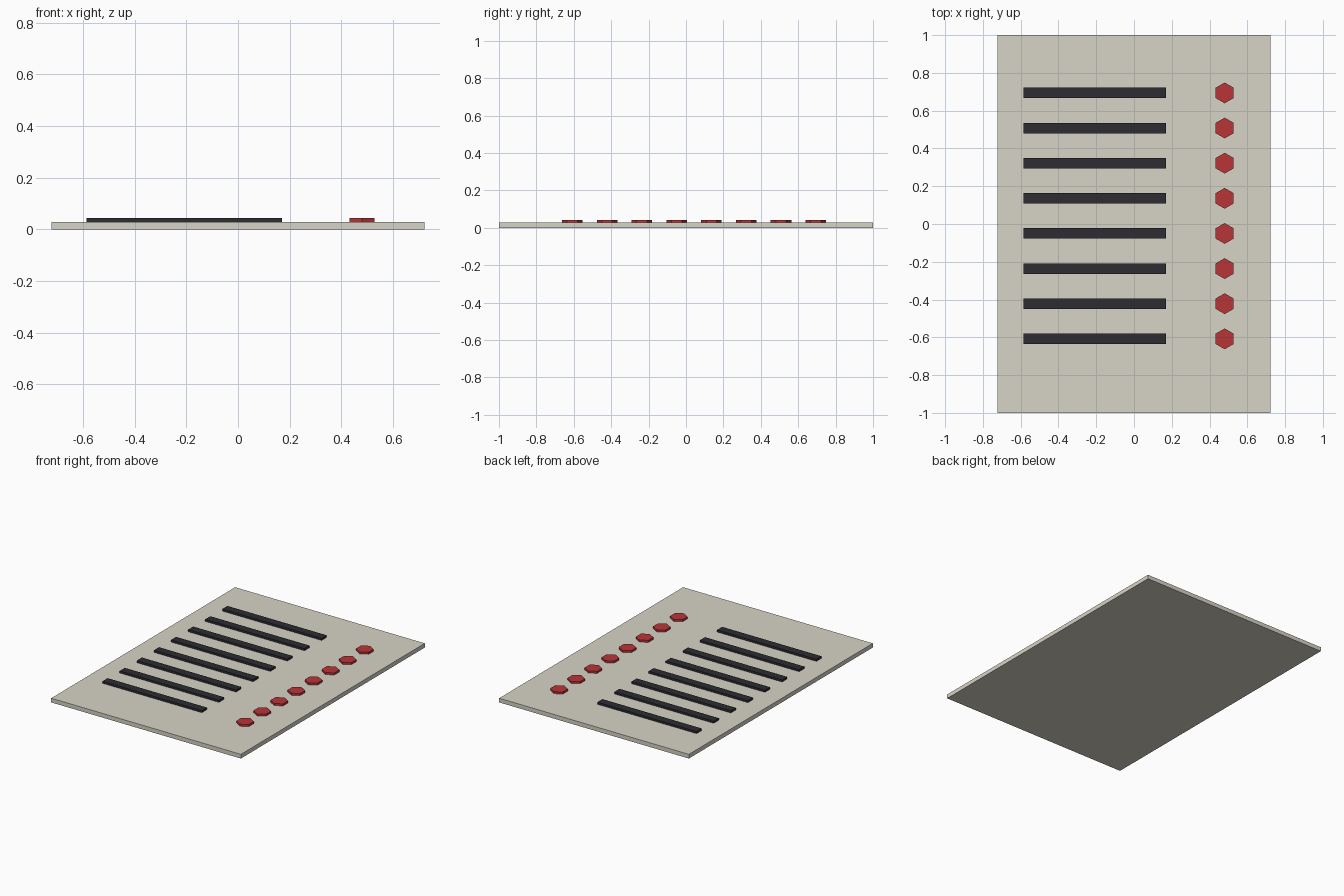
import bpy, math

if "Cube" in bpy.data.objects:
    bpy.data.objects.remove(bpy.data.objects["Cube"])

def material(name, color):
    m = bpy.data.materials.new(name)
    m.diffuse_color = (*color, 1)
    m.use_nodes = True
    m.node_tree.nodes["Principled BSDF"].inputs["Base Color"].default_value = m.diffuse_color
    return m

paper = material("panel_beige", (0.68, 0.66, 0.57))
dark = material("bar_dark", (0.025, 0.025, 0.032))
red = material("marker_red", (0.48, 0.035, 0.04))

def box(name, x0, x1, y0, y1, z0, z1, mat):
    bpy.ops.mesh.primitive_cube_add(
        size=1, location=((x0 + x1) / 2, (y0 + y1) / 2, (z0 + z1) / 2))
    ob = bpy.context.object
    ob.name = name
    ob.scale = (x1 - x0, y1 - y0, z1 - z0)
    bpy.ops.object.transform_apply(location=False, rotation=False, scale=True)
    ob.data.materials.append(mat)

def hexagon(name, x, y, z0, z1, radius, mat):
    # corners point along y
    bpy.ops.mesh.primitive_cylinder_add(
        vertices=6, radius=radius, depth=z1 - z0, location=(x, y, (z0 + z1) / 2))
    ob = bpy.context.object
    ob.name = name
    ob.data.materials.append(mat)

TOP, RAISED = 0.029, 0.043

# Flat base panel
box("base_panel", -0.722, 0.722, -1, 1, 0, TOP, paper)

# Rows: one long bar on the left, one hexagonal marker on the right
for i in range(8):
    y = 0.694 - i * 0.186
    box(f"row_bar_{i + 1}", -0.586, 0.17, y - 0.028, y + 0.028, TOP, RAISED, dark)
    hexagon(f"row_marker_{i + 1}", 0.48, y, TOP, RAISED, 0.055, red)
